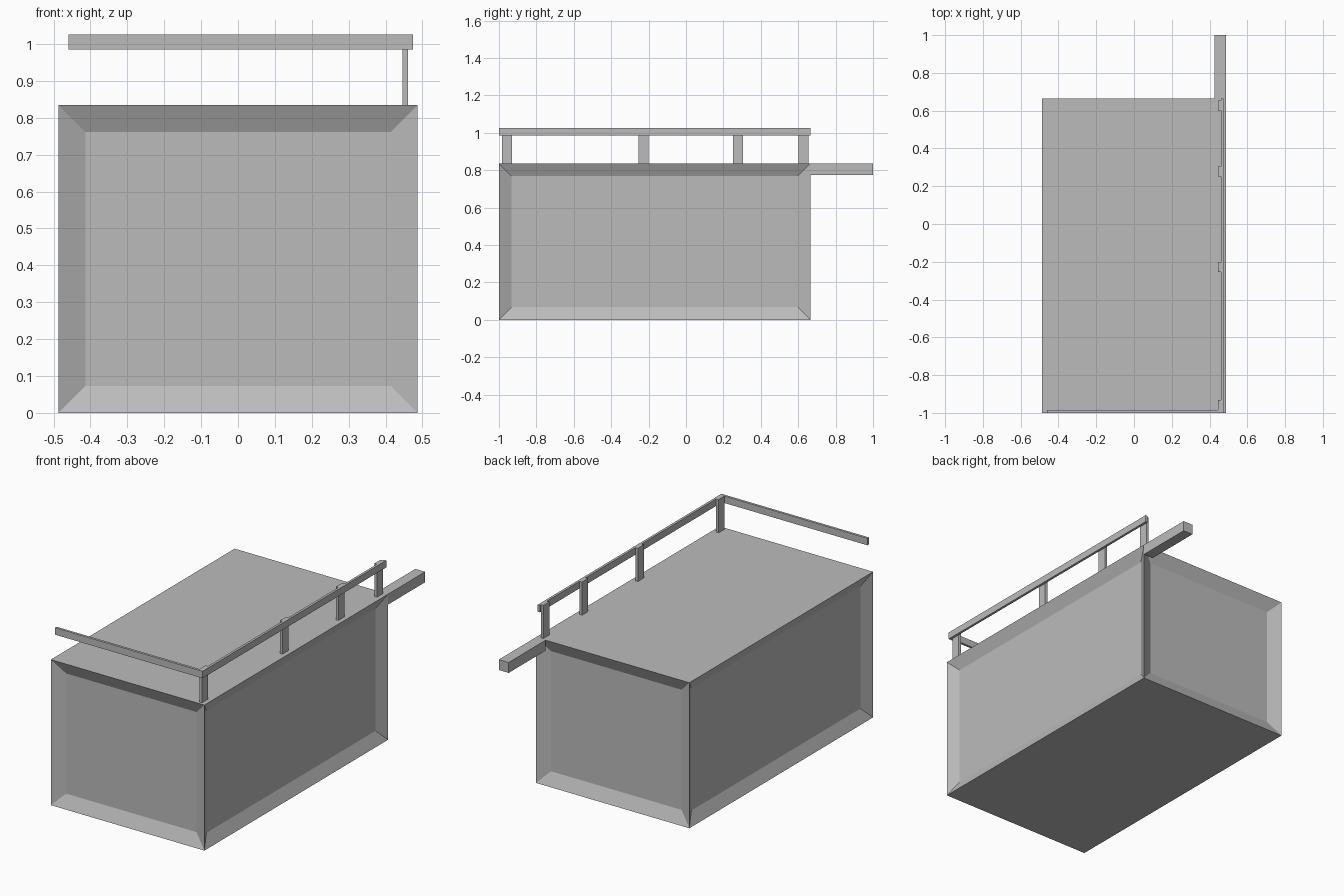
import bpy
import bmesh
from mathutils import Matrix, Vector

if "Cube" in bpy.data.objects:
    bpy.data.objects.remove(bpy.data.objects["Cube"])

grey = bpy.data.materials.new("plain_grey")
grey.diffuse_color = (0.5, 0.5, 0.5, 1)
grey.use_nodes = True
grey.node_tree.nodes["Principled BSDF"].inputs["Base Color"].default_value = grey.diffuse_color


def box(name, x, y, z):
    """Axis-aligned box from (min, max) ranges; returns the object."""
    lo, hi = Vector((x[0], y[0], z[0])), Vector((x[1], y[1], z[1]))
    bm = bmesh.new()
    bmesh.ops.create_cube(bm, size=1, matrix=Matrix.Translation((lo + hi) / 2)
                          @ Matrix.Diagonal((*(hi - lo), 1)))
    mesh = bpy.data.meshes.new(name)
    bm.to_mesh(mesh)
    bm.free()
    mesh.materials.append(grey)
    obj = bpy.data.objects.new(name, mesh)
    bpy.context.collection.objects.link(obj)
    return obj


# Main body with a recessed panel on each of its four walls
body = box("body", (-0.487, 0.487), (-1, 0.665), (0, 0.835))
bm = bmesh.new()
bm.from_mesh(body.data)
bm.normal_update()
for wall in [f for f in bm.faces if abs(f.normal.z) < 0.5]:
    normal = wall.normal.copy()
    margin = 0.073 if abs(normal.y) > 0.5 else 0.067
    bmesh.ops.inset_region(bm, faces=[wall], thickness=margin, use_even_offset=True)
    bmesh.ops.translate(bm, verts=wall.verts, vec=-normal * 0.034)
bm.to_mesh(body.data)
bm.free()

# Beam running out behind the body along its top right edge
box("rear_beam", (0.425, 0.487), (0.665, 1), (0.775, 0.835))

# Handrails along the right and front edges
box("side_rail", (0.461, 0.475), (-1, 0.665), (0.985, 1.025))
box("front_rail", (-0.46, 0.461), (-1, -0.986), (0.985, 1.025))

# Posts on the inner side of the right handrail
for i, y in enumerate((-0.958, -0.228, 0.278, 0.628)):
    box(f"rail_post_{i + 1}", (0.446, 0.461), (y - 0.027, y + 0.027), (0.835, 1.025))
